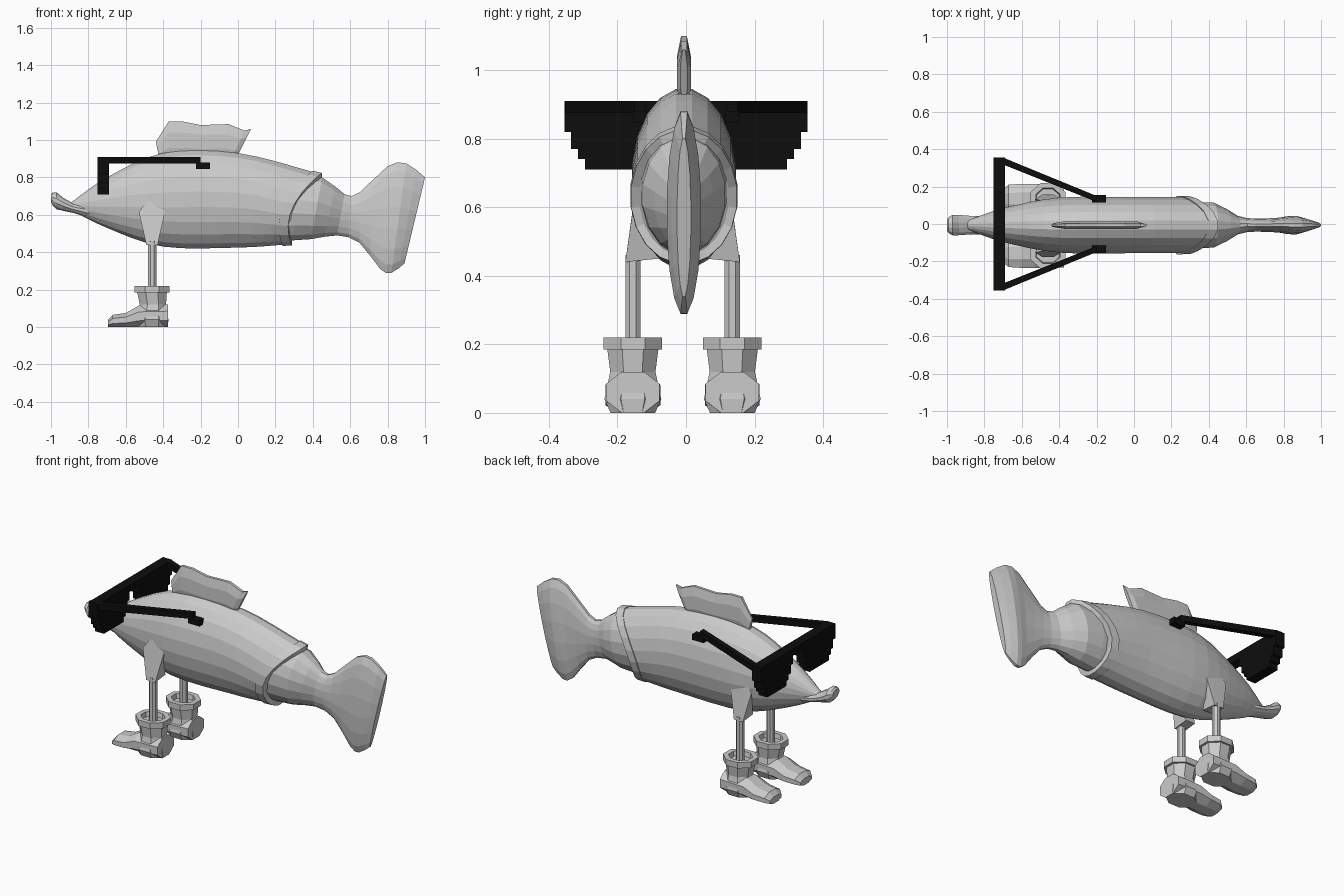
import bpy, bmesh, math
from mathutils import Vector

cube = bpy.data.objects.get("Cube")
if cube:
    bpy.data.objects.remove(cube)


def material(name, shade):
    mat = bpy.data.materials.new(name)
    mat.use_nodes = True
    colour = (shade, shade, shade, 1)
    mat.diffuse_color = colour
    mat.node_tree.nodes["Principled BSDF"].inputs["Base Color"].default_value = colour
    return mat


GREY = material("plain grey", .6)
BLACK = material("glossy black", .004)
MIDDLE = -.006


def finish(name, bm, mat):
    bmesh.ops.recalc_face_normals(bm, faces=bm.faces)
    mesh = bpy.data.meshes.new(name)
    bm.to_mesh(mesh)
    bm.free()
    mesh.materials.append(mat)
    bpy.context.collection.objects.link(bpy.data.objects.new(name, mesh))


def upright(x, top, bottom, half_width, lean=0, bow=0):
    """Cross-section standing across the fish, leaning and bowed along it."""
    return Vector((x, (top + bottom) / 2, lean, (top - bottom) / 2, half_width, bow))


def level(z, x, half_length, half_width):
    """Horizontal cross-section for legs and boots."""
    return Vector((x, z, half_length, 0, half_width, 0))


def smooth(rings, steps):
    """Fill in rings along a flowing curve through the given ones."""
    ends = [rings[0], *rings, rings[-1]]
    result = []
    for before, start, end, after in zip(ends, ends[1:], ends[2:], ends[3:]):
        for step in range(steps):
            t = step / steps
            pull_start, pull_end = (end - before) / 2, (after - start) / 2
            blend = t * t * (3 - 2 * t)
            result.append(start.lerp(end, blend)
                          + pull_start * t * (1 - t) ** 2
                          - pull_end * t * t * (1 - t))
    return result + [rings[-1]]


def loft(name, rings, sides, y=MIDDLE):
    bm = bmesh.new()
    loops = []
    grow = 1 / math.cos(math.pi / sides)
    for x, z, lean, rise, half_width, bow in rings:
        loop = []
        for i in range(sides):
            angle = math.tau * (i + .5) / sides
            c, s = math.cos(angle) * grow, math.sin(angle) * grow
            loop.append(bm.verts.new((x + c * lean + s * s * bow,
                                      y + s * half_width, z + c * rise)))
        loops.append(loop)
    for near, far in zip(loops, loops[1:]):
        for i in range(sides):
            bm.faces.new((near[i - 1], near[i], far[i], far[i - 1]))
    bm.faces.new(loops[0])
    bm.faces.new(loops[-1])
    finish(name, bm, GREY)


def hull(name, points, mat):
    bm = bmesh.new()
    for point in points:
        bm.verts.new(point)
    bmesh.ops.convex_hull(bm, input=bm.verts[:])
    bmesh.ops.dissolve_limit(bm, angle_limit=.01, verts=bm.verts[:], edges=bm.edges[:])
    finish(name, bm, mat)


def black_box(name, xs, ys, zs):
    hull(name, [(x, y, z) for x in xs for y in ys for z in zs], BLACK)


# Body, ending in a slanted edge
loft("body", smooth([
    upright(-.9, .66, .63, .02),
    upright(-.7, .8, .53, .09),
    upright(-.4, .93, .43, .147),
    upright(0, .93, .425, .15),
    upright(.32, .83, .44, .15, lean=.08, bow=-.08),
], steps=4), sides=20)

# Raised rim of the body around the tail
loft("body_rim", [
    upright(.32 + shift, .83 - drop + swell, .44 - swell, .15 + swell, lean=.08, bow=-.08)
    for shift, drop, swell in ((0, 0, 0), (0, 0, .006), (.05, .01, .004), (.05, .01, -.02))
], sides=20)

# Upturned lower jaw
loft("lower_jaw", smooth([
    upright(-1, .71, .67, .03),
    upright(-.97, .72, .63, .055),
    upright(-.88, .66, .61, .05),
    upright(-.7, .65, .55, .05),
], steps=2), sides=12)

# Tail stem widening into the tail fin
loft("tail", smooth([
    upright(.22, .84, .46, .12),
    upright(.42, .8, .47, .12, lean=.03),
    upright(.55, .71, .49, .05, lean=.02),
    upright(.65, .72, .45, .035),
    upright(.78, .86, .31, .04, lean=.02),
    upright(.86, .875, .29, .05, lean=.04),
    upright(.945, .8, .34, .02, lean=.055),
], steps=2), sides=16)

# Dorsal fin with a wavy top
loft("dorsal_fin", [
    upright(-.43, .99, .9, .01, lean=-.01),
    upright(-.37, 1.1, .9, .02),
    upright(-.3, 1.1, .9, .02),
    upright(-.2, 1.08, .9, .02),
    upright(-.07, 1.085, .9, .02, lean=.02),
    upright(0, 1.05, .9, .02, lean=.035),
    upright(.03, 1.06, .9, .01, lean=.04),
], sides=8)

for side, label in ((-1, "front"), (1, "back")):
    leg_y = side * .145 - .01

    # Hip wedge, broad where it meets the body
    hull(label + "_hip", [
        (-.46 + end * half_length, side * y - .01, z)
        for half_length, y, z in ((.03, .167, .44), (.03, .07, .45), (.07, .142, .615), (.03, .135, .67))
        for end in (-1, 1)
    ], GREY)
    loft(label + "_leg", [level(z, -.458, .022, .022) for z in (.12, .46)], sides=8, y=leg_y)

    # Boot with a low toe and an open cuff
    loft(label + "_boot_foot", [
        upright(-.695, .04, 0, .055),
        upright(-.67, .065, 0, .075),
        upright(-.6, .075, 0, .08),
        upright(-.53, .115, 0, .08),
        upright(-.375, .12, 0, .078),
    ], sides=8, y=leg_y)
    loft(label + "_boot_shaft", [
        level(0, -.46, .085, .065),
        level(.04, -.46, .088, .083),
        level(.12, -.455, .07, .066),
        level(.19, -.46, .08, .075),
    ], sides=8, y=leg_y)
    loft(label + "_boot_cuff", [
        level(z, -.46, radius, radius - .008)
        for z, radius in ((.185, .093), (.22, .093), (.22, .065), (.192, .06))
    ], sides=8, y=leg_y)

    # Lens narrowing downwards in steps
    edges = (.875, .82, .77, .74, .71)
    for step, (top, bottom) in enumerate(zip(edges, edges[1:])):
        inset = .02 * step
        black_box(f"{label}_lens_step_{step}", (-.75, -.69),
                  (side * (.05 + inset), side * (.355 - inset)), (bottom, top))

    # Slanted glasses arm with a hook at its end
    hull(label + "_glasses_arm", [
        (x, side * y, z)
        for x, y in ((-.73, .33), (-.7, .355), (-.2, .15), (-.2, .118))
        for z in (.875, .91)
    ], BLACK)
    black_box(label + "_glasses_hook", (-.225, -.15), (side * .115, side * .155), (.845, .88))

# Top bar of the glasses
black_box("glasses_bar", (-.75, -.69), (-.355, .355), (.87, .91))
